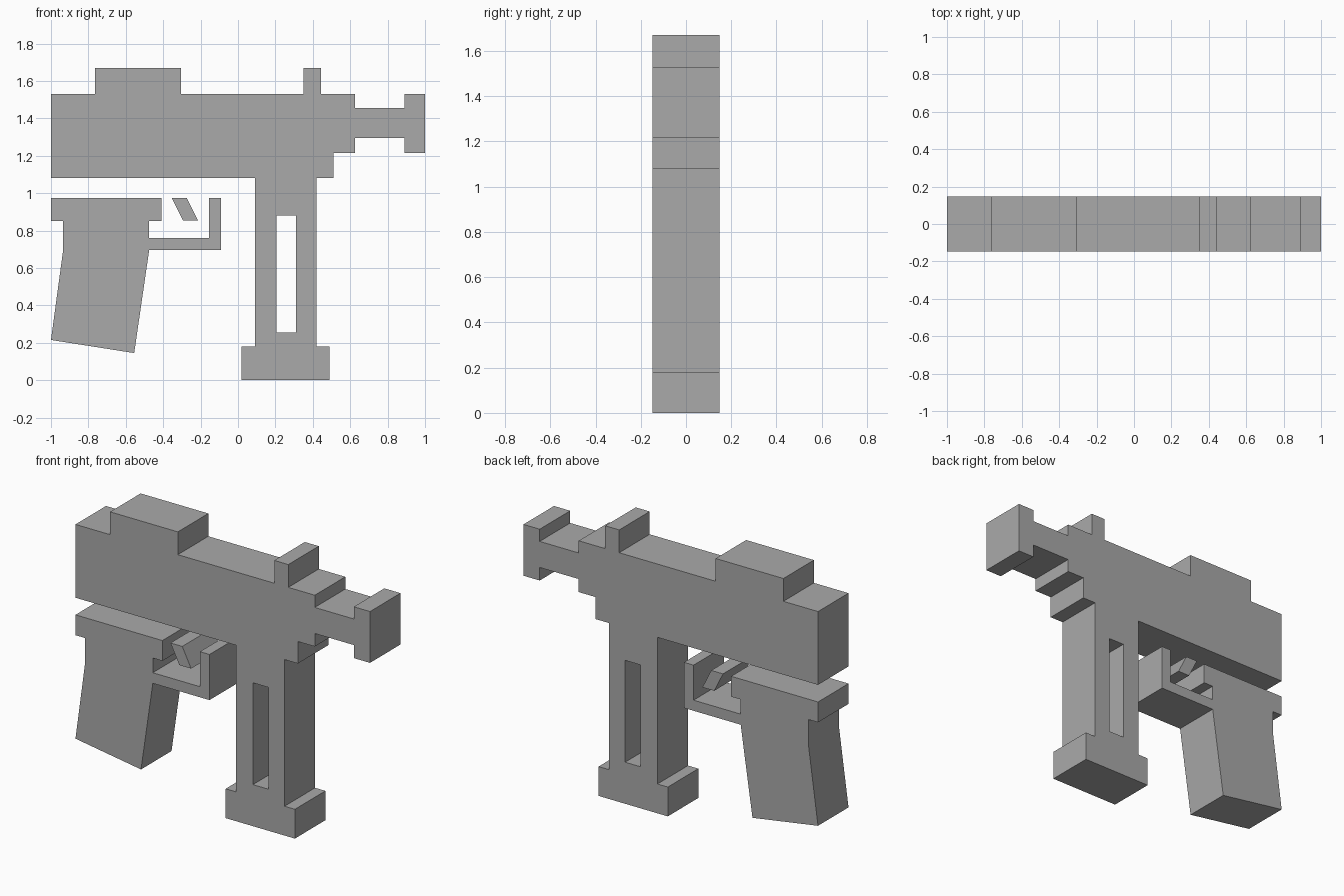
import bpy
import bmesh

HALF_DEPTH = 0.148

default_cube = bpy.data.objects.get("Cube")
if default_cube:
    bpy.data.objects.remove(default_cube, do_unlink=True)


def make_material(name, colour):
    material = bpy.data.materials.new(name)
    material.use_nodes = True
    material.diffuse_color = colour
    material.node_tree.nodes["Principled BSDF"].inputs["Base Color"].default_value = colour
    return material


grey = make_material("plain grey", (0.4, 0.4, 0.4, 1))


def extrude_profile(name, outline, half_depth=HALF_DEPTH):
    """Turn an x-z outline into a solid slab centred on y = 0."""
    bm = bmesh.new()
    face = bm.faces.new([bm.verts.new((x, -half_depth, z)) for x, z in outline])
    extruded = bmesh.ops.extrude_face_region(bm, geom=[face])
    moved = [v for v in extruded["geom"] if isinstance(v, bmesh.types.BMVert)]
    bmesh.ops.translate(bm, verts=moved, vec=(0, 2 * half_depth, 0))
    bmesh.ops.recalc_face_normals(bm, faces=bm.faces)
    mesh = bpy.data.meshes.new(name)
    bm.to_mesh(mesh)
    bm.free()
    mesh.materials.append(grey)
    part = bpy.data.objects.new(name, mesh)
    bpy.context.collection.objects.link(part)
    return part


def rectangle(left, right, bottom, top):
    return [(left, bottom), (right, bottom), (right, top), (left, top)]


def cut_hole(part, cutter):
    """Cut the hole for good, then discard the cutter."""
    cutter.hide_render = True
    cut = part.modifiers.new("hole", "BOOLEAN")
    cut.operation = "DIFFERENCE"
    cut.solver = "EXACT"
    cut.object = cutter
    bpy.context.view_layer.objects.active = part
    bpy.ops.object.modifier_apply(modifier=cut.name)
    bpy.data.objects.remove(cutter, do_unlink=True)


# Main heights of the upper body
body_bottom, body_top, sight_top = 1.08, 1.53, 1.67
foot_top, step = 0.18, 1.215

# Front handle with its wider foot, running down and back up
front_handle = [(0.09, body_bottom), (0.09, foot_top), (0.02, foot_top), (0.02, 0),
                (0.49, 0), (0.49, foot_top), (0.42, foot_top), (0.42, body_bottom)]

# Stepped nose, thin barrel and square muzzle
barrel = [(0.51, body_bottom), (0.51, step), (0.625, step), (0.625, 1.295),
          (0.89, 1.295), (0.89, step), (1, step), (1, body_top),
          (0.89, body_top), (0.89, 1.455), (0.625, 1.455), (0.625, body_top)]


def raised_block(right, left):
    return [(right, body_top), (right, sight_top), (left, sight_top), (left, body_top)]


# Upper body in one outline, with both raised blocks on top
upper_body = extrude_profile(
    "upper_body",
    [(-1, body_bottom)] + front_handle + barrel
    + raised_block(0.445, 0.35) + raised_block(-0.305, -0.765) + [(-1, body_top)])

# Long slot through the front handle
cut_hole(upper_body, extrude_profile("slot_cutter", rectangle(0.205, 0.31, 0.255, 0.88), 0.3))

# Rear grip with the trigger guard
grip_top, lip, guard_bottom, guard_floor = 0.975, 0.85, 0.695, 0.76
slanted_handle = [(-1, grip_top), (-1, lip), (-0.935, lip), (-0.935, guard_bottom),
                  (-1, 0.215), (-0.555, 0.145), (-0.475, guard_bottom)]
guard = [(-0.09, guard_bottom), (-0.09, grip_top), (-0.155, grip_top),
         (-0.155, guard_floor), (-0.475, guard_floor)]
extrude_profile("rear_grip", slanted_handle + guard
                + [(-0.475, lip), (-0.41, lip), (-0.41, grip_top)])

# Slanted trigger
extrude_profile("trigger", [(-0.355, grip_top), (-0.275, grip_top),
                            (-0.215, 0.855), (-0.295, 0.855)])
